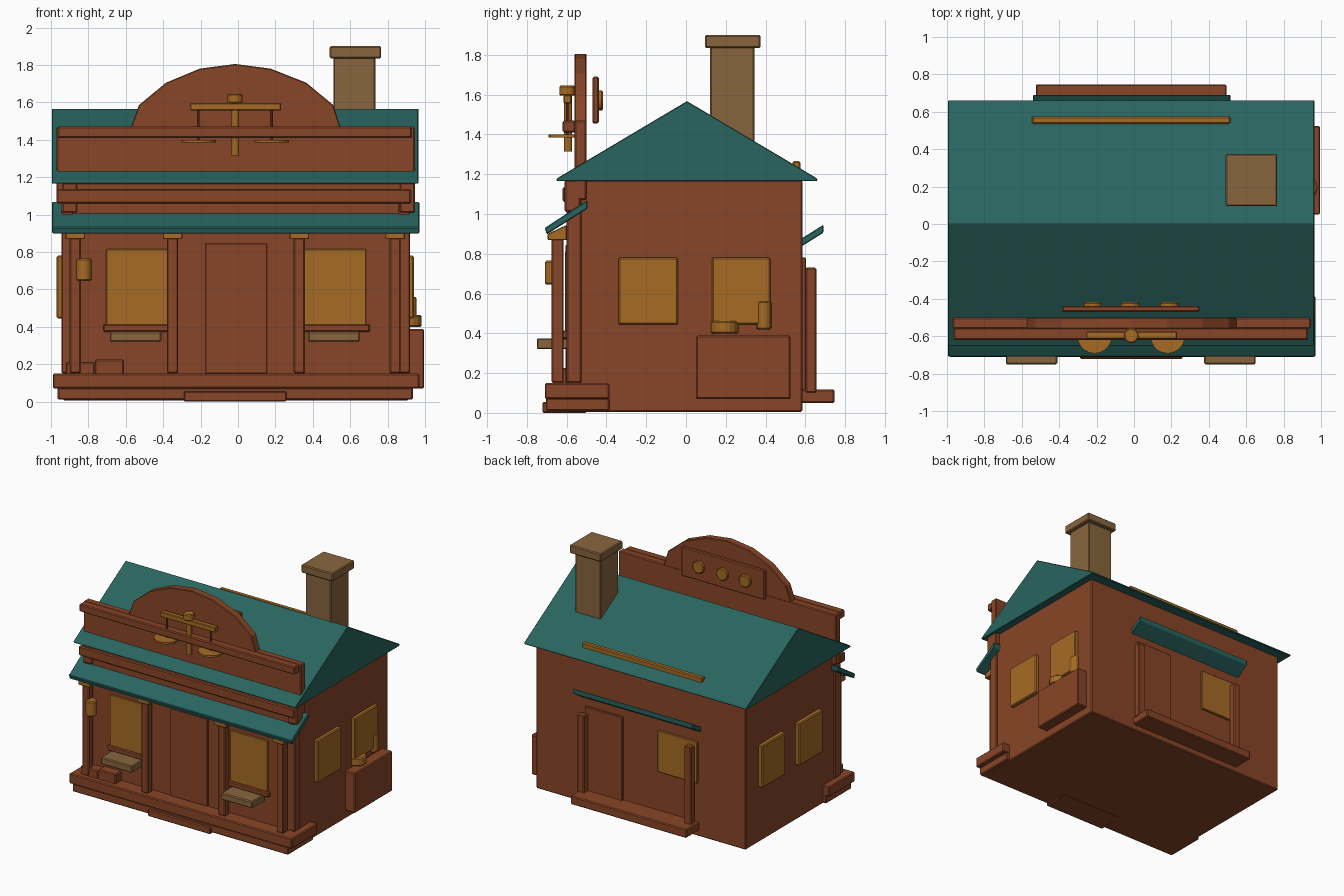
import bpy, bmesh, math
from mathutils import Matrix


def material(name, r, g, b):
    m = bpy.data.materials.new(name)
    m.diffuse_color = (r, g, b, 1)
    return m


BROWN = material("rust_brown", 0.25, 0.060, 0.020)
GOLD = material("amber_gold", 0.38, 0.145, 0.018)
TEAL = material("deep_teal", 0.022, 0.128, 0.115)
TAN = material("dull_tan", 0.25, 0.130, 0.047)


def finish(name, bm, mat, bevel=0.0):
    bmesh.ops.recalc_face_normals(bm, faces=bm.faces)
    me = bpy.data.meshes.new(name)
    bm.to_mesh(me)
    bm.free()
    me.materials.append(mat)
    ob = bpy.data.objects.new(name, me)
    bpy.context.collection.objects.link(ob)
    if bevel:
        mod = ob.modifiers.new("bevel", 'BEVEL')
        mod.width, mod.segments = bevel, 1
    return ob


def box(name, x0, x1, y0, y1, z0, z1, mat, bevel=0.007):
    bm = bmesh.new()
    bmesh.ops.create_cube(bm, size=1)
    for v in bm.verts:
        v.co = ((x0 + x1) / 2 + v.co.x * (x1 - x0),
                (y0 + y1) / 2 + v.co.y * (y1 - y0),
                (z0 + z1) / 2 + v.co.z * (z1 - z0))
    return finish(name, bm, mat, bevel)


def prism(name, profile, a0, a1, axis, mat, bevel=0.0):
    """Extrude a (y, z) profile along x, or an (x, z) profile along y."""
    bm = bmesh.new()
    place = (lambda p, a: (a, p[0], p[1])) if axis == 'x' else (lambda p, a: (p[0], a, p[1]))
    f = bm.faces.new([bm.verts.new(place(p, a0)) for p in profile])
    ext = bmesh.ops.extrude_face_region(bm, geom=[f])
    step = (a1 - a0, 0, 0) if axis == 'x' else (0, a1 - a0, 0)
    bmesh.ops.translate(bm, vec=step, verts=[g for g in ext["geom"] if isinstance(g, bmesh.types.BMVert)])
    return finish(name, bm, mat, bevel)


def cylinder(name, x, y, z, r, h, mat, along_y=False, sides=16, bevel=0.0):
    bm = bmesh.new()
    rot = Matrix.Rotation(math.pi / 2, 4, 'X') if along_y else Matrix()
    bmesh.ops.create_cone(bm, cap_ends=True, segments=sides, radius1=r, radius2=r, depth=h,
                          matrix=Matrix.Translation((x, y, z)) @ rot)
    return finish(name, bm, mat, bevel)


# House body and gable roof
box("house_body", -0.935, 0.91, -0.595, 0.585, 0.005, 1.17, BROWN)
prism("gable_roof", [(-0.65, 1.165), (0.66, 1.165), (0.66, 1.178), (0.005, 1.567), (-0.65, 1.178)],
      -0.995, 0.965, 'x', TEAL, 0.004)
box("roof_strip", -0.545, 0.515, 0.535, 0.575, 1.2, 1.265, GOLD)

# Chimney
box("chimney_shaft", 0.51, 0.735, 0.12, 0.345, 1.15, 1.85, TAN)
box("chimney_cap", 0.49, 0.765, 0.095, 0.375, 1.835, 1.9, TAN)

# False front with its arch, rails and brackets
box("false_front", -0.97, 0.945, -0.56, -0.5, 1.07, 1.47, BROWN)
arch = [(-0.575, 1.46), (-0.53, 1.585), (-0.385, 1.705), (-0.205, 1.78), (-0.015, 1.805),
        (0.175, 1.78), (0.365, 1.705), (0.51, 1.585), (0.55, 1.46)]
prism("false_front_arch", arch, -0.56, -0.5, 'y', BROWN, 0.005)
box("top_rail", -0.965, 0.93, -0.62, -0.555, 1.41, 1.47, BROWN)
box("lower_rail", -0.97, 0.925, -0.62, -0.555, 1.06, 1.135, BROWN)
for x0, x1 in ((-0.94, -0.86), (0.865, 0.945)):
    box("rail_bracket", x0, x1, -0.61, -0.53, 1.01, 1.17, BROWN)
for x0, x1 in ((-0.945, -0.88), (0.855, 0.92)):
    box("corner_pilaster", x0, x1, -0.6, -0.525, 0.15, 1.07, BROWN)

# Board with knobs behind the arch
box("back_board", -0.385, 0.35, -0.47, -0.438, 1.455, 1.69, BROWN)
for x in (-0.22, -0.02, 0.19):
    cylinder("board_knob", x, -0.438, 1.57, 0.05, 0.04, GOLD, along_y=True, bevel=0.006)

# Balance scale on the arch
box("scale_beam", -0.255, 0.23, -0.615, -0.575, 1.556, 1.597, GOLD, 0.005)
cylinder("scale_post", -0.015, -0.593, 1.455, 0.02, 0.28, GOLD)
cylinder("scale_cap", -0.015, -0.597, 1.62, 0.04, 0.05, GOLD, bevel=0.006)
for x in (-0.21, 0.18):
    cylinder("scale_rod", x, -0.595, 1.475, 0.008, 0.17, BROWN, sides=8)
    cylinder("scale_pan", x, -0.6, 1.392, 0.092, 0.014, GOLD, sides=20)

# Front porch deck, step and roof
box("deck_base", -0.965, 0.935, -0.705, -0.385, 0.01, 0.075, BROWN)
box("deck_top", -0.99, 0.97, -0.71, -0.385, 0.07, 0.15, BROWN)
box("front_step", -0.29, 0.26, -0.722, -0.5, 0.0, 0.055, BROWN)
prism("porch_roof", [(-0.71, 0.93), (-0.7, 0.897), (-0.495, 1.027), (-0.495, 1.07)],
      -0.995, 0.97, 'x', TEAL, 0.005)
for x in (-0.87, -0.35, 0.328, 0.84):
    box("porch_post", x - 0.03, x + 0.03, -0.675, -0.615, 0.15, 0.88, BROWN)
    prism("post_capital", [(-0.695, 0.868), (-0.6, 0.868), (-0.6, 0.945), (-0.695, 0.9)],
          x - 0.052, x + 0.052, 'x', GOLD, 0.004)

# Front door, windows, sills and ledges
box("front_door", -0.175, 0.155, -0.605, -0.58, 0.15, 0.845, BROWN, 0.003)
for c in (-0.54, 0.52):
    box("front_window", c - 0.165, c + 0.165, -0.607, -0.58, 0.4, 0.815, GOLD, 0.004)
    box("window_sill", c - 0.18, c + 0.185, -0.622, -0.58, 0.372, 0.413, BROWN)
    box("window_ledge", c - 0.145, c + 0.13, -0.75, -0.59, 0.32, 0.375, TAN)

# Porch lantern and crates
cylinder("porch_lantern", -0.823, -0.668, 0.705, 0.042, 0.12, GOLD, bevel=0.008)
box("low_crate", -0.92, -0.765, -0.67, -0.57, 0.14, 0.212, BROWN)
box("tall_crate", -0.765, -0.61, -0.67, -0.57, 0.14, 0.225, BROWN)

# Side windows on both walls
for x0, x1 in ((-0.97, -0.92), (0.9, 0.94)):
    for y0, y1 in ((-0.34, -0.04), (0.13, 0.425)):
        box("side_window", x0, x1, y0, y1, 0.445, 0.78, GOLD)

# Bin and jars on the right wall
box("side_bin", 0.9, 0.995, 0.05, 0.525, 0.07, 0.388, BROWN)
cylinder("wide_jar", 0.912, 0.195, 0.43, 0.07, 0.065, GOLD, bevel=0.008)
cylinder("tall_jar", 0.917, 0.392, 0.49, 0.037, 0.14, GOLD, bevel=0.006)

# Back porch
box("back_deck", -0.525, 0.495, 0.57, 0.747, 0.05, 0.118, BROWN)
prism("back_awning", [(0.57, 0.83), (0.69, 0.905), (0.69, 0.945), (0.57, 0.87)],
      -0.54, 0.515, 'x', TEAL, 0.004)
for x in (-0.47, 0.47):
    box("back_post", x - 0.03, x + 0.03, 0.6, 0.655, 0.1, 0.73, BROWN)
box("back_door", 0.14, 0.47, 0.57, 0.603, 0.11, 0.78, BROWN, 0.004)
box("back_window", -0.52, -0.17, 0.57, 0.603, 0.43, 0.76, GOLD, 0.004)
